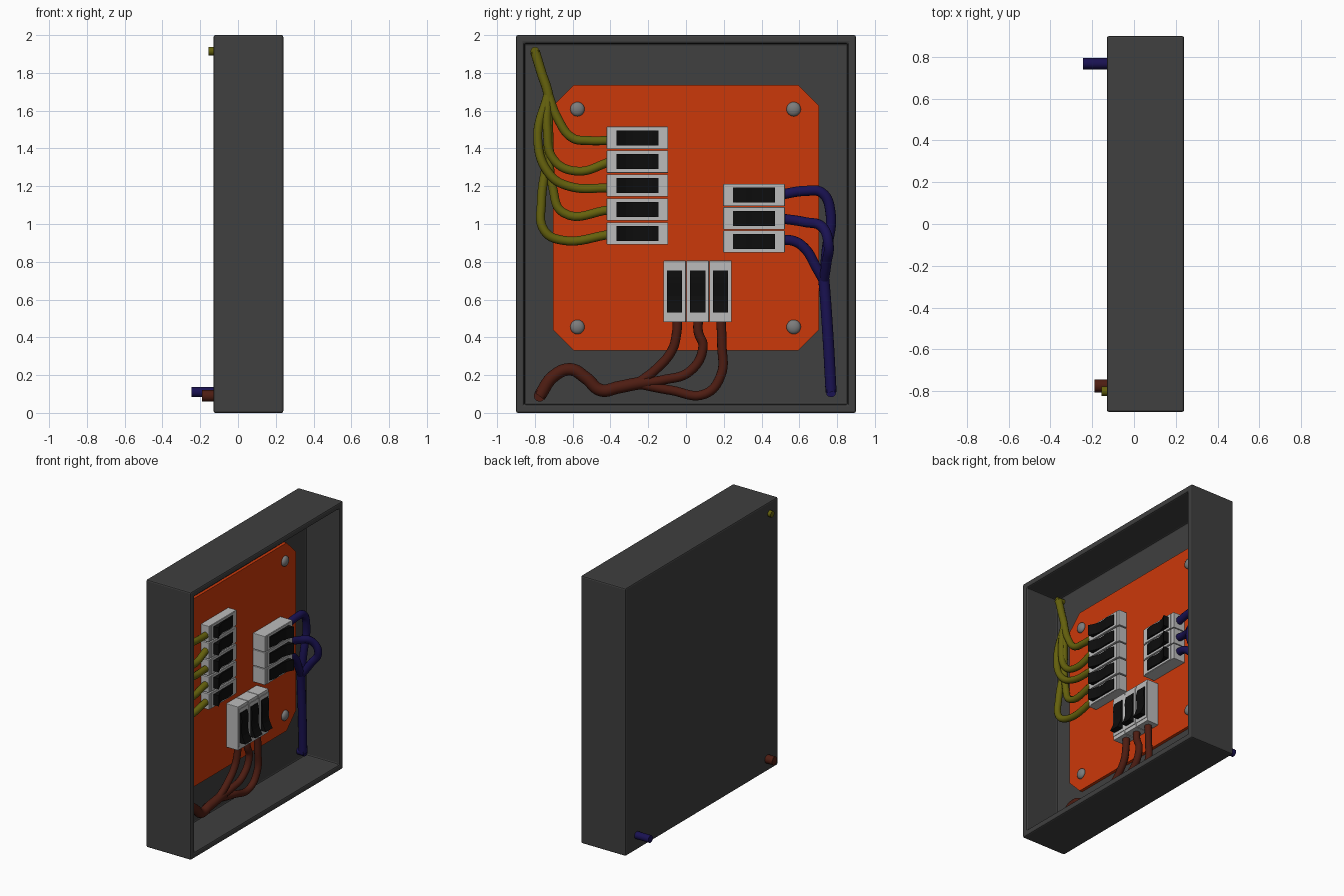
import bpy, bmesh
from mathutils import Matrix, Vector

if "Cube" in bpy.data.objects:
    bpy.data.objects.remove(bpy.data.objects["Cube"])


def material(name, r, g, b):
    m = bpy.data.materials.new(name)
    m.diffuse_color = (r, g, b, 1)
    m.use_nodes = True
    m.node_tree.nodes["Principled BSDF"].inputs["Base Color"].default_value = m.diffuse_color
    return m


DARK = material("dark_grey", .05, .05, .05)
ORANGE = material("orange", .6, .04, .003)
WHITE = material("light_grey", .5, .5, .5)
BLACK = material("black", .004, .004, .004)
STEEL = material("steel", .2, .2, .2)
YELLOW = material("yellow", .13, .12, .004)
BLUE = material("blue", .01, .006, .085)
BROWN = material("brown", .075, .012, .006)


def finish(bm, name, mat, bevel=0, smooth=False):
    bmesh.ops.recalc_face_normals(bm, faces=bm.faces)
    me = bpy.data.meshes.new(name)
    bm.to_mesh(me)
    bm.free()
    ob = bpy.data.objects.new(name, me)
    bpy.context.collection.objects.link(ob)
    me.materials.append(mat)
    if bevel:
        mod = ob.modifiers.new("bevel", 'BEVEL')
        mod.width = bevel
        mod.segments = 2
    if smooth:
        for p in me.polygons:
            p.use_smooth = True
    return ob


def box(name, mat, lo, hi, matrix=Matrix(), bevel=0):
    lo, hi = Vector(lo), Vector(hi)
    bm = bmesh.new()
    bmesh.ops.create_cube(bm, size=1)
    for v in bm.verts:
        v.co = matrix @ Vector([(a + b) / 2 + c * (b - a) for a, b, c in zip(lo, hi, v.co)])
    return finish(bm, name, mat, bevel)


def extrude(name, mat, points, offset, matrix=Matrix(), smooth=False):
    bm = bmesh.new()
    f = bm.faces.new([bm.verts.new(matrix @ Vector(p)) for p in points])
    r = bmesh.ops.extrude_face_region(bm, geom=[f])
    move = matrix.to_3x3() @ Vector(offset)
    bmesh.ops.translate(bm, vec=move, verts=[g for g in r["geom"] if isinstance(g, bmesh.types.BMVert)])
    return finish(bm, name, mat)


# enclosure: box with its +x face sunk to a thick back wall
bm = bmesh.new()
bmesh.ops.create_cube(bm, size=1)
for v in bm.verts:
    v.co = Vector((.055 + v.co.x * .37, v.co.y * 1.8, 1 + v.co.z * 2))
front = max(bm.faces, key=lambda f: f.calc_center_median().x)
bmesh.ops.inset_region(bm, faces=[front], thickness=.062)
r = bmesh.ops.extrude_face_region(bm, geom=[front])
bmesh.ops.delete(bm, geom=[front], context='FACES_ONLY') if front.is_valid else None
bmesh.ops.translate(bm, vec=(-.276, 0, 0), verts=[g for g in r["geom"] if isinstance(g, bmesh.types.BMVert)])
finish(bm, "enclosure", DARK, bevel=.01)

# mounting plate with cut corners
c, y, z0, z1 = .11, .705, .33, 1.735
outline = [(-y + c, z0), (y - c, z0), (y, z0 + c), (y, z1 - c),
           (y - c, z1), (-y + c, z1), (-y, z1 - c), (-y, z0 + c)]
extrude("mounting_plate", ORANGE, [(-.04, a, b) for a, b in outline], (.026, 0, 0))

# dome screws
for sy in (-.575, .57):
    for sz in (.455, 1.608):
        bm = bmesh.new()
        bmesh.ops.create_uvsphere(bm, u_segments=24, v_segments=12, radius=.038)
        for v in bm.verts:
            v.co = Vector((v.co.x * .6 - .012, v.co.y + sy, v.co.z + sz))
        finish(bm, "screw", STEEL, smooth=True)


# breakers: local +y points towards the wire end
def breaker(y, z, angle, top):
    m = Matrix.Translation((0, y, z)) @ Matrix.Rotation(angle, 4, 'X')
    box("breaker_body", WHITE, (-.015, -.163, -.059), (top - .004, .163, .059), m, .003)
    box("breaker_face", WHITE, (top - .02, -.14, -.056), (top, .135, .056), m)
    wave = [(-.112, .004), (-.08, .012), (-.045, .014), (-.01, .010), (.025, .009),
            (.06, .017), (.09, .031), (.112, .043)]
    pts = [(top - .01, -.112, -.04)] + [(top + h, t, -.04) for t, h in wave] + [(top - .01, .112, -.04)]
    extrude("breaker_switch", BLACK, pts, (0, 0, .08), m)


PI = 3.14159265
for z in (1.456, 1.33, 1.204, 1.077, .95):
    breaker(-.257, z, PI, .057)
for z in (1.153, 1.03, .907):
    breaker(.36, z, 0, .088)
for y in (-.06, .062, .183):
    breaker(y, .643, -PI / 2, .088)


# wires: one smooth tube per point path
def wire(name, mat, radius, pts):
    cu = bpy.data.curves.new(name, 'CURVE')
    cu.dimensions = '3D'
    cu.bevel_depth = radius
    cu.bevel_resolution = 4
    cu.resolution_u = 8
    cu.use_fill_caps = True
    s = cu.splines.new('BEZIER')
    s.bezier_points.add(len(pts) - 1)
    for b, p in zip(s.bezier_points, pts):
        b.co = p
        b.handle_left_type = b.handle_right_type = 'AUTO'
    ob = bpy.data.objects.new(name, cu)
    bpy.context.collection.objects.link(ob)
    cu.materials.append(mat)


# yellow bundle to the left breakers
start, fork = (0, -.8, 1.915), (.01, -.73, 1.69)
wire("yellow_outlet", YELLOW, .023, [(-.155, -.8, 1.915), (.018, -.8, 1.915)])
wire("yellow_trunk", YELLOW, .026, [start, (.005, -.765, 1.8), fork, (.01, -.725, 1.64)])
for path in (
    [(.02, -.68, 1.56), (.025, -.60, 1.455), (.025, -.52, 1.442), (.025, -.40, 1.442)],
    [(.03, -.735, 1.50), (.03, -.70, 1.34), (.03, -.58, 1.28), (.025, -.40, 1.33)],
    [(.03, -.785, 1.45), (.04, -.72, 1.26), (.03, -.62, 1.20), (.025, -.40, 1.19)],
    [(.015, -.725, 1.46), (.02, -.705, 1.19), (.025, -.65, 1.06), (.025, -.40, 1.075)],
    [(.01, -.735, 1.36), (.03, -.765, 1.12), (.04, -.75, .965), (.03, -.66, .915), (.025, -.40, .945)],
):
    wire("yellow_wire", YELLOW, .024, [fork] + path)

# blue bundle to the right breakers
fork = (.01, .73, .70)
wire("blue_outlet", BLUE, .027, [(-.245, .768, .11), (.02, .768, .11)])
wire("blue_trunk", BLUE, .03, [(0, .768, .11), (.005, .752, .40), fork, (.015, .725, .74)])
for path in (
    [(.02, .745, .86), (.03, .765, 1.06), (.035, .72, 1.165), (.035, .63, 1.175), (.035, .50, 1.155)],
    [(.08, .745, .80), (.135, .755, .89), (.10, .72, .985), (.05, .63, 1.01), (.035, .50, 1.03)],
    [(.02, .69, .77), (.03, .63, .87), (.035, .57, .91), (.035, .50, .915)],
):
    wire("blue_wire", BLUE, .027, [fork] + path)

# brown bundle to the lower breakers
fork = (.015, -.26, .155)
wire("brown_outlet", BROWN, .031, [(-.19, -.775, .09), (.02, -.775, .09)])
wire("brown_trunk", BROWN, .033, [(0, -.775, .09), (.005, -.70, .195), (.01, -.61, .23),
                                  (.01, -.53, .185), (.01, -.45, .12), (.01, -.36, .135), fork,
                                  (.015, -.19, .165)])
for path in (
    [(.02, -.16, .23), (.025, -.075, .33), (.03, -.05, .42), (.03, -.045, .50)],
    [(.02, -.12, .175), (.025, .02, .22), (.03, .09, .35), (.03, .065, .43), (.03, .065, .50)],
    [(.02, -.08, .12), (.025, .10, .10), (.03, .185, .20), (.03, .19, .36), (.03, .185, .50)],
):
    wire("brown_wire", BROWN, .025, [fork] + path)
